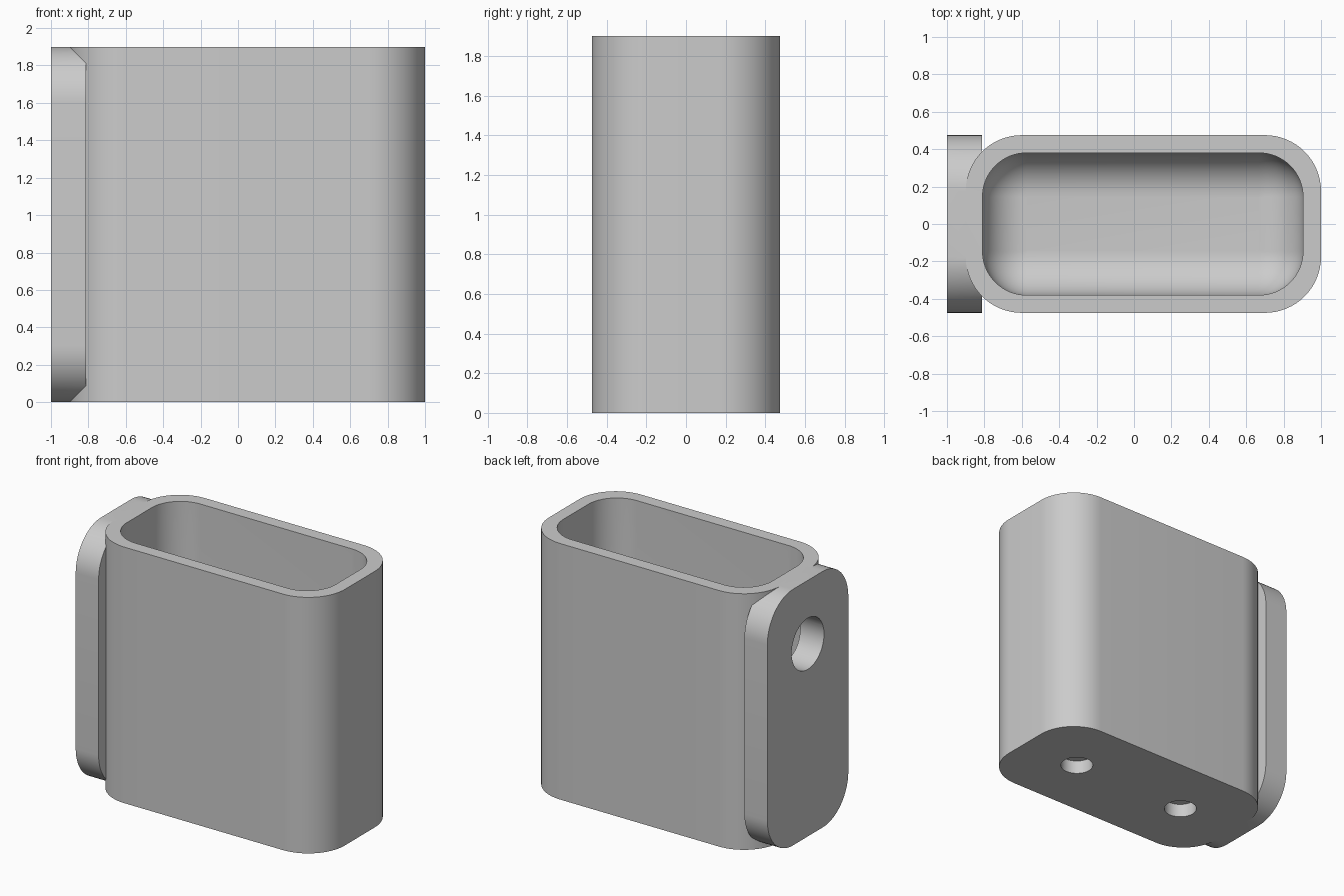
import bpy, bmesh
from math import sin, cos, pi, radians
from mathutils import Vector, Matrix

if "Cube" in bpy.data.objects:
    bpy.data.objects.remove(bpy.data.objects["Cube"])

HEIGHT, HALF_DEPTH, CORNER = 1.9, 0.475, 0.3
FLOOR, FILLET = 0.19, 0.235
BODY_X = 0.05

grey = bpy.data.materials.new("light grey")
grey.use_nodes = True
grey.diffuse_color = (0.6, 0.6, 0.6, 1)
grey.node_tree.nodes["Principled BSDF"].inputs["Base Color"].default_value = (0.6, 0.6, 0.6, 1)


def rounded_ring(hx, hy, r, z, steps=16):
    """Points around a rounded rectangle of half sizes hx, hy."""
    ring = []
    for q, (sx, sy) in enumerate(((1, 1), (-1, 1), (-1, -1), (1, -1))):
        for i in range(steps + 1):
            a = (q + i / steps) * pi / 2
            ring.append(Vector((sx * (hx - r) + r * cos(a), sy * (hy - r) + r * sin(a), z)))
    return ring


def loft(name, rings, matrix):
    """Closed solid through a stack of rings."""
    bm = bmesh.new()
    rows = [[bm.verts.new(p) for p in ring] for ring in rings]
    bm.faces.new(rows[0][::-1])
    bm.faces.new(rows[-1])
    for a, b in zip(rows, rows[1:]):
        for i in range(len(a)):
            j = (i + 1) % len(a)
            bm.faces.new((a[i], a[j], b[j], b[i]))
    bm.transform(matrix)
    bmesh.ops.recalc_face_normals(bm, faces=bm.faces)
    mesh = bpy.data.meshes.new(name)
    bm.to_mesh(mesh)
    bm.free()
    mesh.materials.append(grey)
    obj = bpy.data.objects.new(name, mesh)
    bpy.context.collection.objects.link(obj)
    return obj


def cylinder(name, r, length, matrix):
    circle = [Vector((r * cos(i * pi / 24), r * sin(i * pi / 24), 0)) for i in range(48)]
    return loft(name, [circle, [p + Vector((0, 0, length)) for p in circle]], matrix)


def combine(target, tool, operation):
    mod = target.modifiers.new(tool.name, "BOOLEAN")
    mod.object, mod.operation, mod.solver = tool, operation, "EXACT"
    bpy.context.view_layer.objects.active = target
    bpy.ops.object.modifier_apply(modifier=mod.name)
    bpy.data.objects.remove(tool)


# Outer shell
body = loft("holder_body", [rounded_ring(0.95, HALF_DEPTH, CORNER, z) for z in (0, HEIGHT)],
            Matrix.Translation((BODY_X, 0, 0)))

# Mounting plate on the right side, its rounded outline turned to face -x
turn = Matrix.Rotation(pi / 2, 4, "Y")
plate = loft("mounting_plate", [rounded_ring(HEIGHT / 2, HALF_DEPTH, CORNER, z) for z in (0, 0.188)],
             Matrix.Translation((-1, 0, HEIGHT / 2)) @ turn)
combine(body, plate, "UNION")

# Cavity with a filleted floor
rings = []
for i in range(13):
    a = i / 12 * pi / 2
    inset = FILLET * (1 - sin(a))
    rings.append(rounded_ring(0.857 - inset, 0.38 - inset, max(FILLET - inset, 0.004),
                              FLOOR + FILLET * (1 - cos(a))))
rings.append(rounded_ring(0.857, 0.38, FILLET, HEIGHT + 0.1))
combine(body, loft("cavity", rings, Matrix.Translation((0.047, 0, 0))), "DIFFERENCE")

# Hole through the plate
combine(body, cylinder("plate_hole", 0.19, 0.3, Matrix.Translation((-1.05, 0, 1.43)) @ turn), "DIFFERENCE")

# Two blind holes in the underside
for side in (-1, 1):
    hole = cylinder("base_hole", 0.113, 0.2, Matrix.Translation((BODY_X + side * 0.475, 0, -0.1)))
    combine(body, hole, "DIFFERENCE")

# Smooth curved walls, keep rims sharp
bpy.ops.object.select_all(action="DESELECT")
body.select_set(True)
bpy.context.view_layer.objects.active = body
bpy.ops.object.shade_smooth_by_angle(angle=radians(30))
